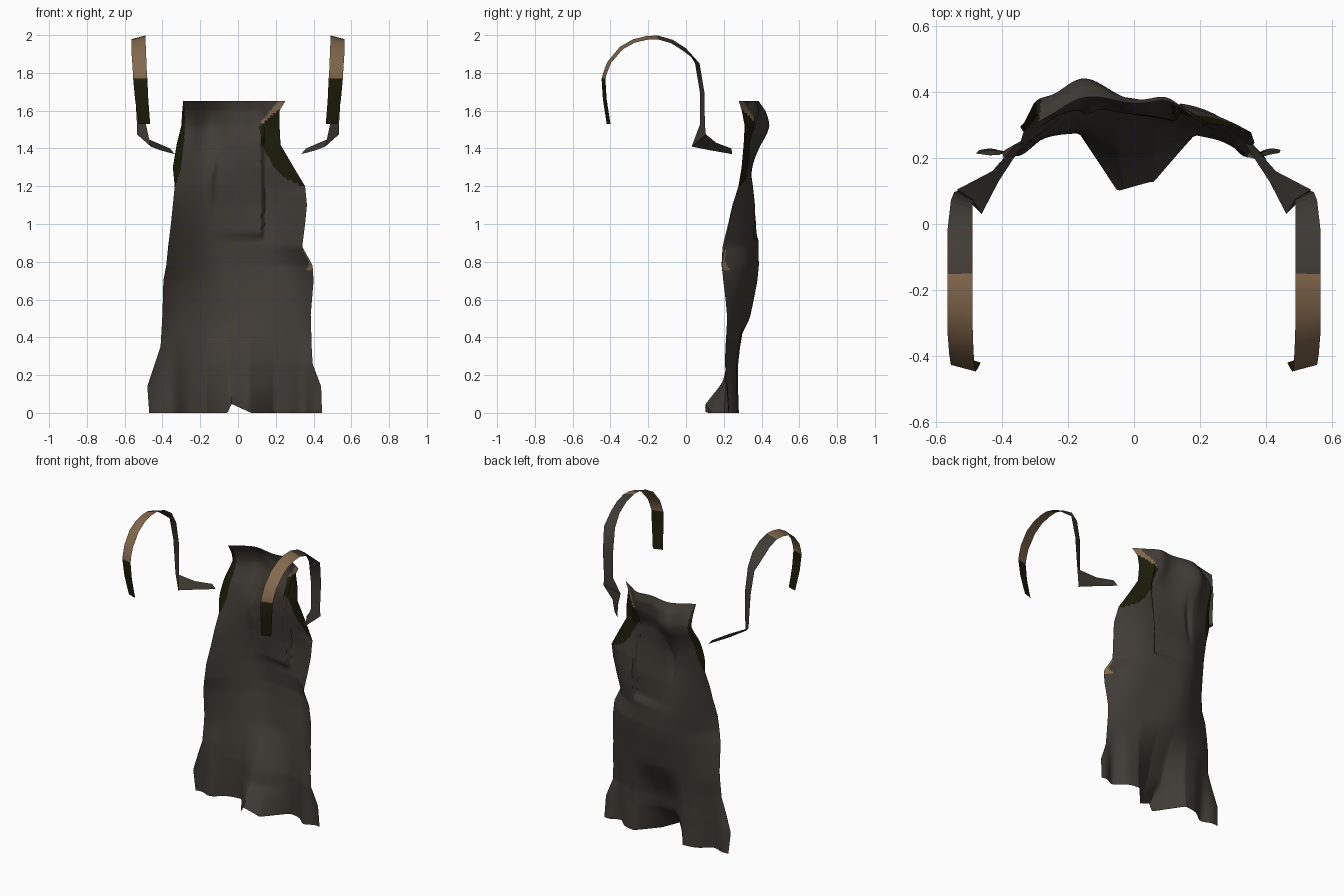
import bpy, bmesh, math

if "Cube" in bpy.data.objects:
    bpy.data.objects.remove(bpy.data.objects["Cube"])


def material(name, rgb):
    m = bpy.data.materials.new(name)
    m.diffuse_color = (*rgb, 1)
    m.use_nodes = True
    m.node_tree.nodes["Principled BSDF"].inputs["Base Color"].default_value = m.diffuse_color
    return m


MATS = [material("dark cloth", (0.052, 0.044, 0.036)),
        material("tan lining", (0.23, 0.14, 0.075)),
        material("deep olive", (0.012, 0.012, 0.003))]


def sheet(name, grid, rule):
    """Skin a grid of points; rule picks the material from each face centre."""
    bm = bmesh.new()
    rows = [[bm.verts.new(p) for p in row] for row in grid]
    for a, b in zip(rows, rows[1:]):
        for i in range(len(a) - 1):
            f = bm.faces.new((a[i], a[i + 1], b[i + 1], b[i]))
            f.material_index = rule(f.calc_center_median())
    me = bpy.data.meshes.new(name)
    bm.to_mesh(me)
    bm.free()
    for m in MATS:
        me.materials.append(m)
    ob = bpy.data.objects.new(name, me)
    bpy.context.collection.objects.link(ob)
    bpy.context.view_layer.objects.active = ob
    ob.select_set(True)
    bpy.ops.object.shade_smooth_by_angle(angle=math.radians(50))
    ob.select_set(False)
    return ob


def bump(v, centre, width):
    return math.exp(-((v - centre) / width) ** 2)


def clamp(v):
    return max(0, min(1, v))


def lerp_table(v, table):
    for (a, p), (b, q) in zip(table, table[1:]):
        if v <= b:
            return p + (q - p) * clamp((v - a) / (b - a))
    return table[-1][1]


# Cape outline: height, left x, right x, y of the side edges, y of the middle
ROWS = [(0, -.47, .445, .225, .285), (.14, -.48, .44, .215, .28),
        (.26, -.44, .395, .21, .285), (.35, -.41, .39, .21, .30),
        (.52, -.40, .385, .21, .335), (.70, -.395, .40, .195, .37),
        (.78, -.38, .395, .19, .38), (.88, -.37, .34, .20, .38),
        (1.0, -.355, .355, .23, .38), (1.10, -.345, .365, .25, .375),
        (1.2, -.335, .355, .28, .36), (1.3, -.345, .295, .295, .35),
        (1.42, -.325, .225, .305, .35), (1.52, -.30, .22, .31, .37),
        (1.6, -.295, .22, .295, .37), (1.65, -.29, .25, .28, .36)]
COLS, SUB = 90, 6
FOLD = [(0, .185), (.17, .085), (.3, .06), (.5, 0)]


def cape_point(row, t):
    z, xl, xr, ye, ym = row
    x = xl + (xr - xl) * t
    y = ye + (ym - ye) * (1 - abs(2 * t - 1) ** 2.4)
    # hem fold pushed forward in the middle, with a small notch
    y -= lerp_table(z, FOLD) * clamp(min((x + .17) / .12, (.19 - x) / .13)) * (1 - .15 * clamp((x + .05) / .1))
    y -= .05 * max(0, 1 - z / .45) * (bump(x, -.35, .06) + bump(x, .34, .05))
    z += .05 * clamp(min((x + .055) / .02, (.07 - x) / .11)) * max(0, 1 - z / .15)
    # shoulder humps
    y += .08 * bump(z, 1.52, .15) * bump(x, -.16, .11)
    y += .045 * bump(z, 1.54, .12) * bump(x, -.30, .05)
    y += .03 * bump(z, 1.58, .14) * bump(x, .1, .06)
    # slanted pleat with a crisp right edge and a shallow left crease
    tall = clamp(min((z - .92) / .03, (1.6 - z) / .15))
    y -= .032 * tall * clamp((x + .16) / .28) * clamp((.14 - x) / .016)
    y -= .018 * bump(z, 1.25, .12) * bump(x, -.145 + .2 * max(0, z - 1.25), .02)
    # soft drapery
    y += .010 * math.sin(x * 16 + z * 4) * bump(z, .75, .4)
    return (x, y, z)


def cape_colour(c):
    # tan sliver under the folded collar, and at the side hems
    low = 1.515 + (c.x - .11) * .85
    if c.x > .12 and low < c.z < low + .012 + (c.x - .11) * .35:
        return 1
    if .75 < c.z < .87 and c.x > .40 - abs(c.z - .79) * .45 - .022:
        return 1
    # olive armhole panels
    if c.x > .1 and 1.2 < c.z < low:
        edge = lerp_table(c.z, [(1.2, .34), (1.24, .255), (1.3, .19), (1.42, .125), (1.52, .11)])
        if c.x > edge:
            return 2
    if 1.2 < c.z < 1.64 and c.x < lerp_table(c.z, [(1.2, -.33), (1.3, -.30), (1.4, -.29), (1.5, -.28), (1.64, -.285)]):
        return 2
    return 0


levels = []
for a, b in zip(ROWS, ROWS[1:]):
    for k in range(SUB):
        levels.append([p + (q - p) * k / SUB for p, q in zip(a, b)])
levels.append(ROWS[-1])
sheet("cape", [[cape_point(r, i / COLS) for i in range(COLS + 1)] for r in levels],
      cape_colour)

# Shoulder straps: lower tails, given as outer and inner rail points
TAIL = [((.36, .24, 1.40), (.335, .245, 1.37)),
        ((.43, .16, 1.43), (.41, .13, 1.39)),
        ((.535, .105, 1.475), (.462, .03, 1.41)),
        ((.535, .10, 1.53), (.488, .075, 1.53))]
# Hooked upper part: y, z, inner x, outer x
HOOK = [(.085, 1.70, .487, .545), (.06, 1.85, .49, .555), (0, 1.93, .49, .565),
        (-.07, 1.975, .49, .565), (-.15, 1.998, .49, .565), (-.21, 1.995, .49, .565),
        (-.28, 1.978, .49, .565), (-.35, 1.938, .488, .565), (-.415, 1.86, .485, .56),
        (-.435, 1.81, .483, .557), (-.447, 1.77, .48, .555), (-.44, 1.66, .475, .545),
        (-.42, 1.53, .465, .525)]


def rail_pair(y, z, xi, xo):
    """Tilt the band: its outer rail sits nearer the middle of the arch."""
    if y > .05:
        return (xo, y + .012, z), (xi, y - .012, z)
    dy, dz = -.17 - y, (1.78 - z) if z > 1.78 else 0
    k = .02 / math.hypot(dy, dz)
    return (xo, y + dy * k, z + dz * k), (xi, y, z)


def strap_colour(c):
    if c.y > -.15:
        return 0
    return 2 if c.z < 1.77 else 1


for side, s in (("right", 1), ("left", -1)):
    rails = TAIL + [rail_pair(*h) for h in HOOK]
    sheet(side + "_strap", [[(s * p[0], p[1], p[2]) for p in pair] for pair in rails],
          strap_colour)
